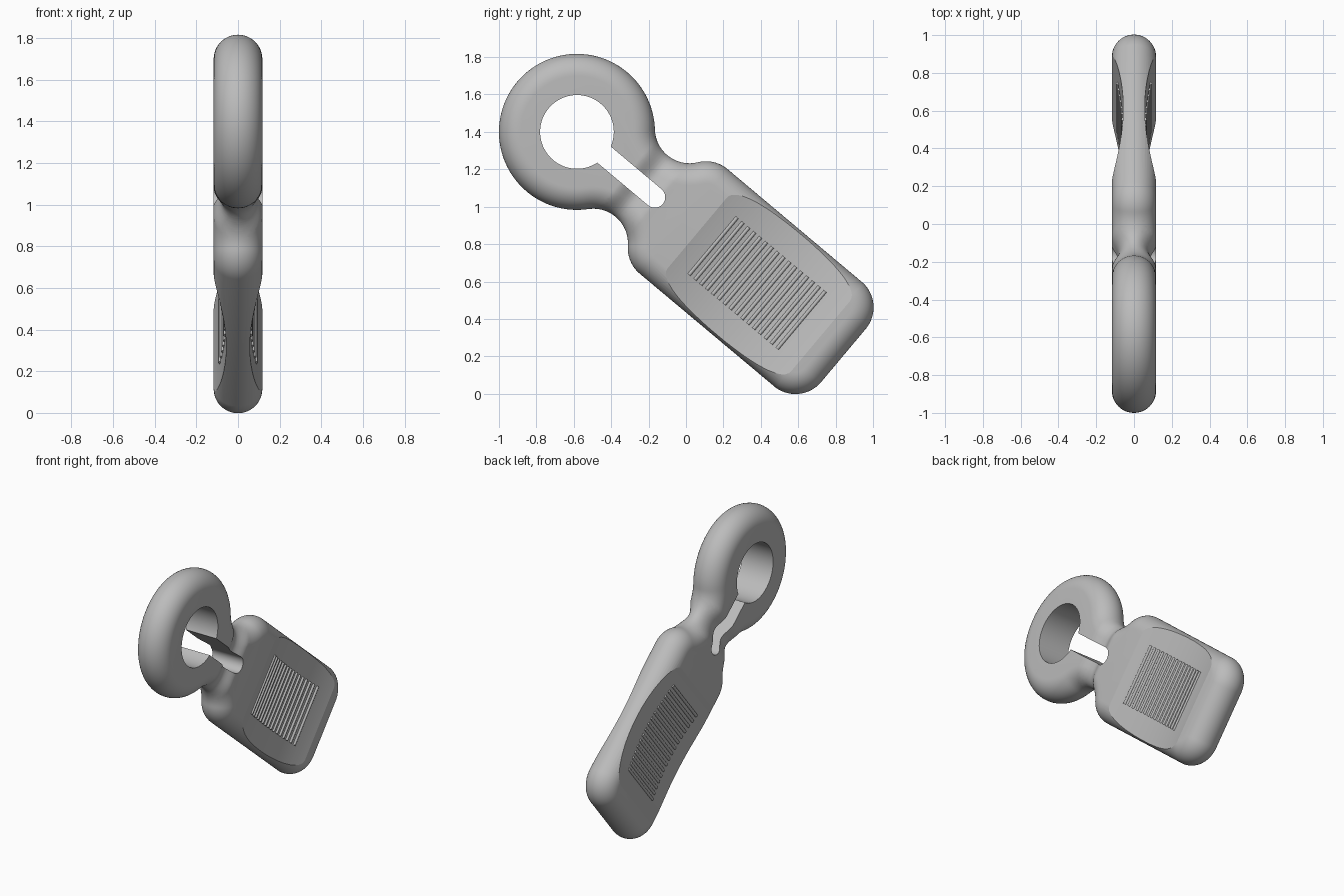
import bpy, bmesh
from math import sin, cos, pi, radians, degrees, atan2
from mathutils import Matrix

cube = bpy.data.objects.get("Cube")
if cube:
    bpy.data.objects.remove(cube, do_unlink=True)

# Parts are built along local y (length) and z (width), then tilted as a whole
TILT = Matrix.Translation((0, -0.583, 1.4)) @ Matrix.Rotation(radians(-40), 4, 'X')
HALF = 0.117           # half thickness, also the edge rounding radius
SCOOP_R, SCOOP_MID, WEB = 1.57, 1.27, 0.057

grey = bpy.data.materials.new("plain grey")
grey.use_nodes = True
colour = (0.5, 0.5, 0.5, 1)
grey.diffuse_color = colour
grey.node_tree.nodes["Principled BSDF"].inputs["Base Color"].default_value = colour


def finish(bm, name):
    bmesh.ops.recalc_face_normals(bm, faces=bm.faces)
    mesh = bpy.data.meshes.new(name)
    bm.to_mesh(mesh)
    bm.free()
    obj = bpy.data.objects.new(name, mesh)
    bpy.context.collection.objects.link(obj)
    obj.matrix_world = TILT
    mesh.materials.append(grey)
    return obj


def prism(bm, lower, upper):
    """Closed solid between two matching loops of points."""
    a = [bm.verts.new(p) for p in lower]
    b = [bm.verts.new(p) for p in upper]
    n = len(a)
    for i in range(n):
        j = (i + 1) % n
        bm.faces.new((a[i], a[j], b[j], b[i]))
    bm.faces.new(a)
    bm.faces.new(b)


def across(bm, profile, width):
    """Prism across the handle from an (x, y) profile."""
    prism(bm, [(x, y, -width) for x, y in profile], [(x, y, width) for x, y in profile])


def outline(inset):
    """Ring, neck fillet, shoulder and end corner, mirrored across the axis."""
    a, b = 41.6, degrees(atan2(0.215, 0.295))
    arcs = [(0, 0, 0.417, -1, 180, a, 46),
            (0.45, 0.40, 0.185, 1, 180 + a, 360 - b, 26),
            (0.745, 0.185, 0.18, -1, 180 - b, 90, 14),
            (1.68, 0.185, 0.18, -1, 90, 0, 20)]
    half = []
    for cy, cz, r, sign, start, end, n in arcs:
        for i in range(1 if half else 0, n + 1):
            t = radians(start + (end - start) * i / n)
            half.append((cy + (r + sign * inset) * cos(t), cz + (r + sign * inset) * sin(t)))
    return half + [(y, -z) for y, z in reversed(half[1:])]


# Body: outline lofted over a fully rounded edge
bm = bmesh.new()
STEPS = 12
loops = []
for k in range(-STEPS, STEPS + 1):
    t = pi / 2 * k / STEPS
    loops.append([bm.verts.new((HALF * sin(t), y, z)) for y, z in outline(HALF * (1 - cos(t)))])
for low, high in zip(loops, loops[1:]):
    for i in range(len(low)):
        j = (i + 1) % len(low)
        bm.faces.new((low[i], low[j], high[j], high[i]))
bm.faces.new(loops[0])
bm.faces.new(loops[-1])

# Neck: soft dip in thickness between ring and handle
DIP_MID, DIP_HALF, CUTS = 0.46, 0.11, 24
for i in range(CUTS + 1):
    y = DIP_MID - DIP_HALF + 2 * DIP_HALF * i / CUTS
    bmesh.ops.bisect_plane(bm, geom=bm.verts[:] + bm.edges[:] + bm.faces[:],
                           plane_co=(0, y, 0), plane_no=(0, 1, 0), dist=1e-5)
for v in bm.verts:
    s = (v.co.y - DIP_MID) / DIP_HALF
    if abs(s) < 1:
        v.co.x *= 1 - 0.3 * (0.5 + 0.5 * cos(pi * s))
body = finish(bm, "ring_and_handle")

# Cutters: finger hole, slot, and a shallow scoop on each face
cutters = []
bm = bmesh.new()
circle = [(0.197 * cos(2 * pi * i / 96), 0.197 * sin(2 * pi * i / 96)) for i in range(96)]
prism(bm, [(-0.3, y, z) for y, z in circle], [(0.3, y, z) for y, z in circle])
cutters.append(finish(bm, "hole_cutter"))

bm = bmesh.new()
slot = [(0, 0.056)] + [(0.543 + 0.056 * sin(pi * i / 24), 0.056 * cos(pi * i / 24))
                       for i in range(25)] + [(0, -0.056)]
prism(bm, [(-0.3, y, z) for y, z in slot], [(0.3, y, z) for y, z in slot])
cutters.append(finish(bm, "slot_cutter"))


def scoop_x(y):
    return WEB + SCOOP_R - (SCOOP_R ** 2 - (y - SCOOP_MID) ** 2) ** 0.5


for side in (-1, 1):
    bm = bmesh.new()
    ys = [SCOOP_MID - 0.5 + i / 40 for i in range(41)]
    arc = [(side * scoop_x(y), y) for y in ys]
    across(bm, arc + [(side * 0.3, ys[-1]), (side * 0.3, ys[0])], 0.6)
    cutters.append(finish(bm, "scoop_cutter"))

bpy.context.view_layer.update()
bpy.ops.object.select_all(action='DESELECT')
bpy.context.view_layer.objects.active = body
body.select_set(True)
for cutter in cutters:
    mod = body.modifiers.new("cut", 'BOOLEAN')
    mod.operation, mod.solver, mod.object = 'DIFFERENCE', 'EXACT', cutter
    bpy.ops.object.modifier_apply(modifier=mod.name)
for cutter in cutters:
    bpy.data.objects.remove(cutter, do_unlink=True)
bpy.ops.object.shade_smooth_by_angle(angle=radians(14))

# Grip: thin rounded ribs across both scoops
bm = bmesh.new()
RIBS = 16
for side in (-1, 1):
    for i in range(RIBS):
        y = 0.95 + 0.615 * i / (RIBS - 1)
        x = scoop_x(y)
        rib = [(side * (x + 0.01 * sin(pi * k / 6)), y + 0.01 * cos(pi * k / 6)) for k in range(7)]
        across(bm, rib + [(side * (x - 0.01), y - 0.01), (side * (x - 0.01), y + 0.01)], 0.2)
ribs = finish(bm, "grip_ribs")
bpy.ops.object.select_all(action='DESELECT')
ribs.select_set(True)
bpy.context.view_layer.objects.active = ribs
bpy.ops.object.shade_smooth_by_angle(angle=radians(40))
